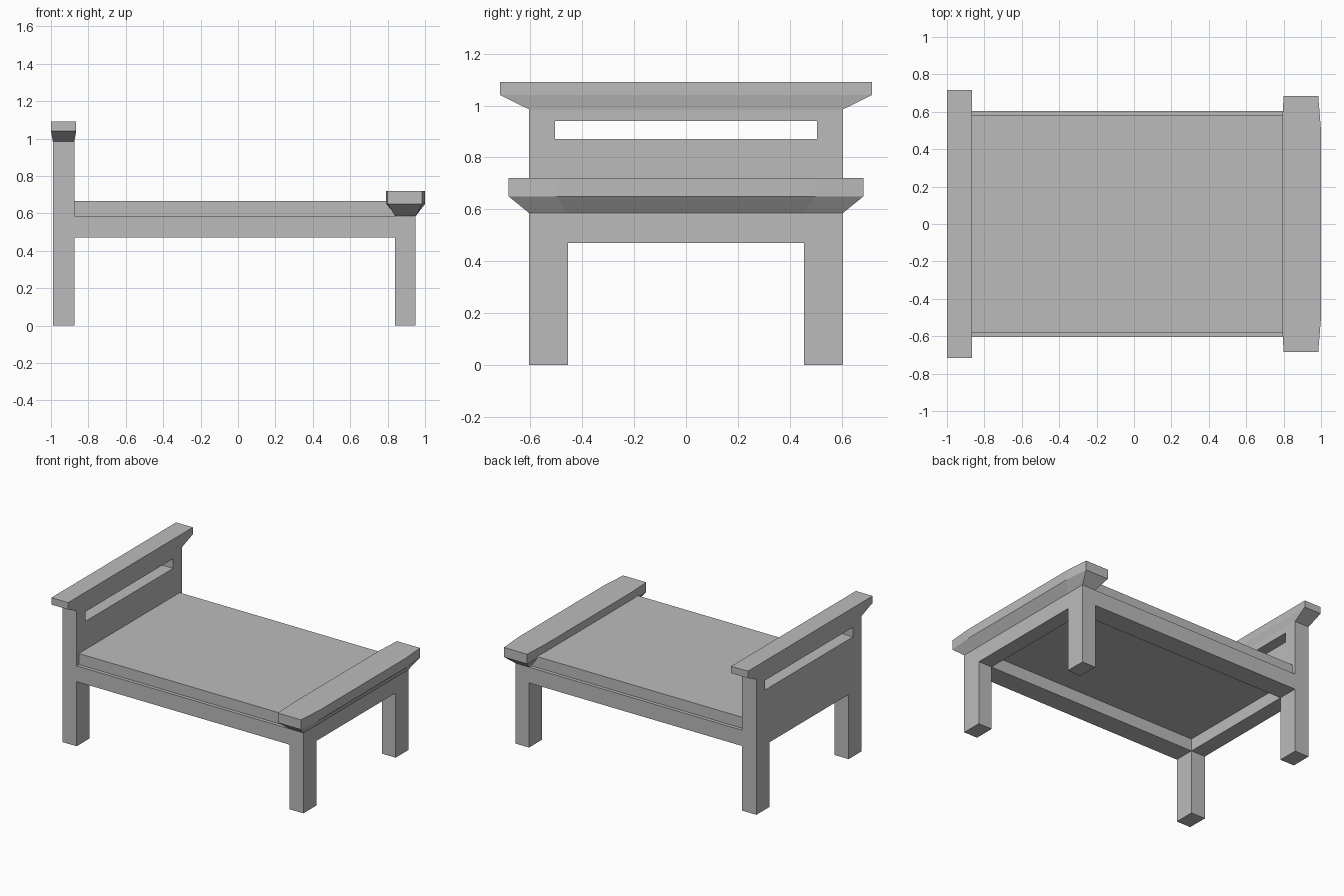
import bpy
import bmesh

cube = bpy.data.objects.get("Cube")
if cube:
    bpy.data.objects.remove(cube, do_unlink=True)

grey = bpy.data.materials.new("plain grey")
grey.use_nodes = True
colour = (0.5, 0.5, 0.5, 1)
grey.diffuse_color = colour
grey.node_tree.nodes["Principled BSDF"].inputs["Base Color"].default_value = colour


def loft(name, rings):
    """Join matching rings of points into a closed solid."""
    bm = bmesh.new()
    loops = [[bm.verts.new(p) for p in ring] for ring in rings]
    count = len(loops[0])
    for low, high in zip(loops, loops[1:]):
        for i in range(count):
            j = (i + 1) % count
            bm.faces.new((low[i], low[j], high[j], high[i]))
    bm.faces.new(loops[0])
    bm.faces.new(loops[-1])
    bmesh.ops.recalc_face_normals(bm, faces=bm.faces)
    mesh = bpy.data.meshes.new(name)
    bm.to_mesh(mesh)
    bm.free()
    mesh.materials.append(grey)
    obj = bpy.data.objects.new(name, mesh)
    bpy.context.collection.objects.link(obj)
    return obj


def rect(x0, x1, y, z):
    return [(x0, -y, z), (x1, -y, z), (x1, y, z), (x0, y, z)]


def box(name, x0, x1, y0, y1, z0, z1):
    ring = [(x0, y0), (x1, y0), (x1, y1), (x0, y1)]
    return loft(name, [[(x, y, z) for x, y in ring] for z in (z0, z1)])


HALF, INNER = 0.605, 0.455       # outer and inner leg faces
RAIL_LOW, RAIL_TOP = 0.47, 0.585
HEAD = (-0.99, -0.875)
FOOT = (0.84, 0.95)
HEAD_TOP = 0.985


def end_frame(name, xs, top):
    """Two legs and the board between them, as one arch."""
    half = [(HALF, top), (HALF, 0), (INNER, 0), (INNER, RAIL_LOW)]
    outline = half + [(-y, z) for y, z in reversed(half)]
    return loft(name, [[(x, y, z) for y, z in outline] for x in xs])


# Headboard with its hand slot
headboard = end_frame("headboard", HEAD, HEAD_TOP)
slot = box("slot_cutter", -1.1, -0.7, -0.505, 0.505, 0.87, 0.94)
slot.hide_render = True
slot.hide_viewport = True
cut = headboard.modifiers.new("slot", "BOOLEAN")
cut.operation = "DIFFERENCE"
cut.solver = "EXACT"
cut.object = slot

# Headboard cap, flaring out from the board
loft("headboard_cap", [rect(*HEAD, HALF, HEAD_TOP),
                       rect(-1.0, -0.865, 0.717, 1.04),
                       rect(-1.0, -0.865, 0.717, 1.09)])

# Footboard and its slightly bowed cap
end_frame("footboard", FOOT, RAIL_TOP)


def bowed(x_end, x_mid, y_end, y_mid, z):
    (a0, a1), (b0, b1) = x_end, x_mid
    return [(a0, -y_end, z), (a1, -y_end, z), (b1, -y_mid, z), (b1, y_mid, z),
            (a1, y_end, z), (a0, y_end, z), (b0, y_mid, z), (b0, -y_mid, z)]


wide = ((0.80, 0.985), (0.79, 1.0), 0.685, 0.5)
loft("footboard_cap", [bowed(FOOT, FOOT, HALF, INNER, RAIL_TOP),
                       bowed(*wide, 0.65), bowed(*wide, 0.72)])

# Side rails
for side, sign in (("left", 1), ("right", -1)):
    y0, y1 = sorted((sign * INNER, sign * HALF))
    box(side + "_rail", HEAD[1], FOOT[0], y0, y1, RAIL_LOW, RAIL_TOP)

# Base panel and mattress
box("base_panel", HEAD[1], FOOT[0], -INNER, INNER, 0.56, RAIL_TOP)
box("mattress", HEAD[1], FOOT[0] + 0.01, -0.58, 0.58, RAIL_TOP, 0.665)
